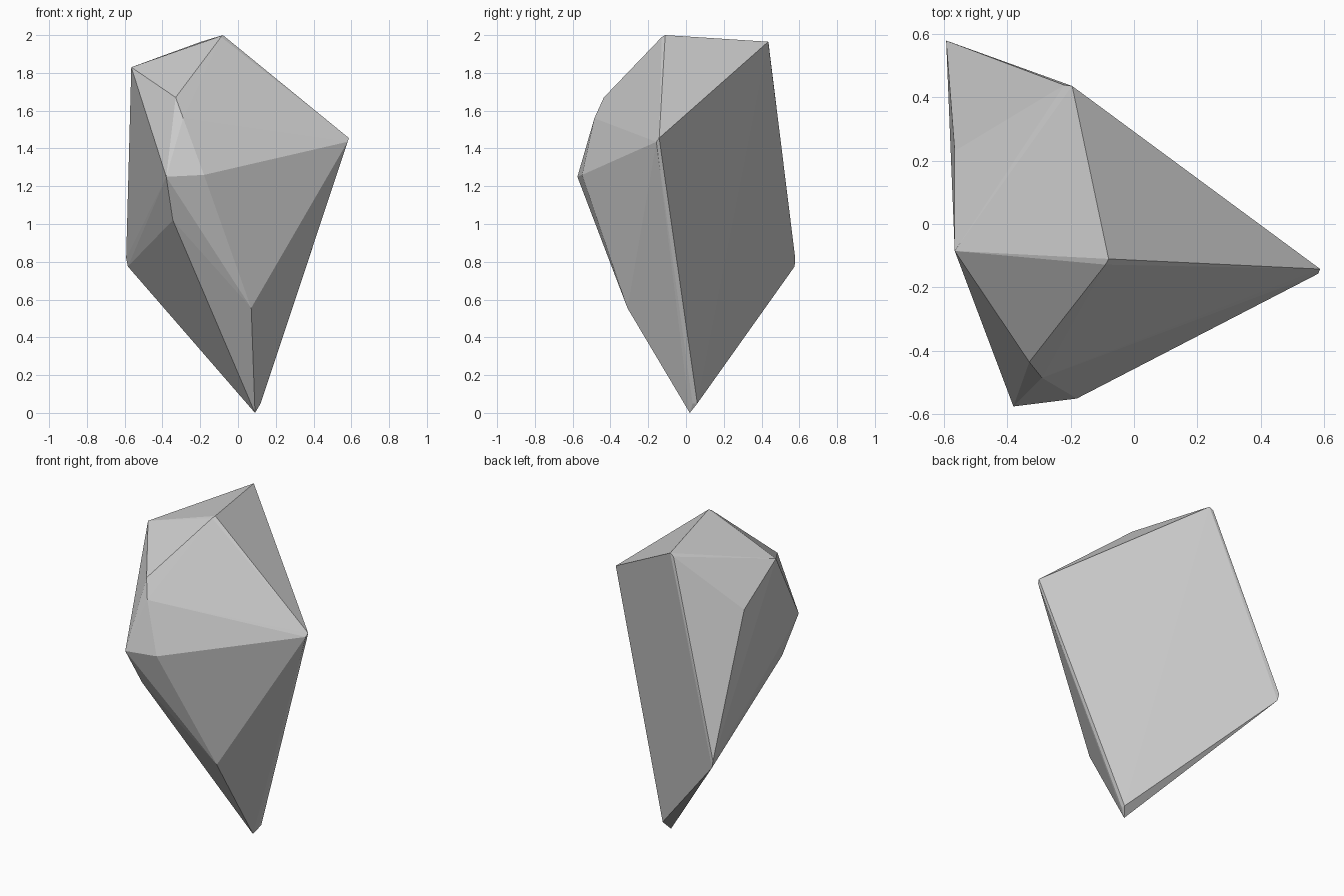
import bpy, bmesh

if "Cube" in bpy.data.objects:
    bpy.data.objects.remove(bpy.data.objects["Cube"])

# Corner points of the faceted rock; paired points give the narrow chipped edges
crown = [(-0.08, -0.11, 2.0), (-0.09, -0.128, 1.99), (-0.565, -0.085, 1.83),
         (-0.195, 0.435, 1.965), (-0.22, 0.438, 1.95), (-0.565, 0.23, 1.63)]
brow = [(-0.33, -0.435, 1.67), (-0.29, -0.485, 1.56),
        (-0.38, -0.575, 1.25), (-0.18, -0.55, 1.26)]
right_tip = [(0.587, -0.142, 1.455), (0.58, -0.157, 1.435)]
back_left_tip = [(-0.592, 0.578, 0.82), (-0.583, 0.575, 0.775)]
keel = [(-0.345, -0.46, 1.02), (0.07, -0.31, 0.555)]
foot = [(0.09, 0.02, 0.0), (0.12, 0.035, 0.05), (0.12, 0.06, 0.05)]

# Wrap the corners in a convex skin
bm = bmesh.new()
for p in crown + brow + right_tip + back_left_tip + keel + foot:
    bm.verts.new(p)
res = bmesh.ops.convex_hull(bm, input=bm.verts[:])
loose = [v for v in bm.verts if not v.link_faces]
bmesh.ops.delete(bm, geom=loose, context='VERTS')
bmesh.ops.recalc_face_normals(bm, faces=bm.faces[:])

mesh = bpy.data.meshes.new("rock")
bm.to_mesh(mesh)
bm.free()
rock = bpy.data.objects.new("rock", mesh)
bpy.context.collection.objects.link(rock)
